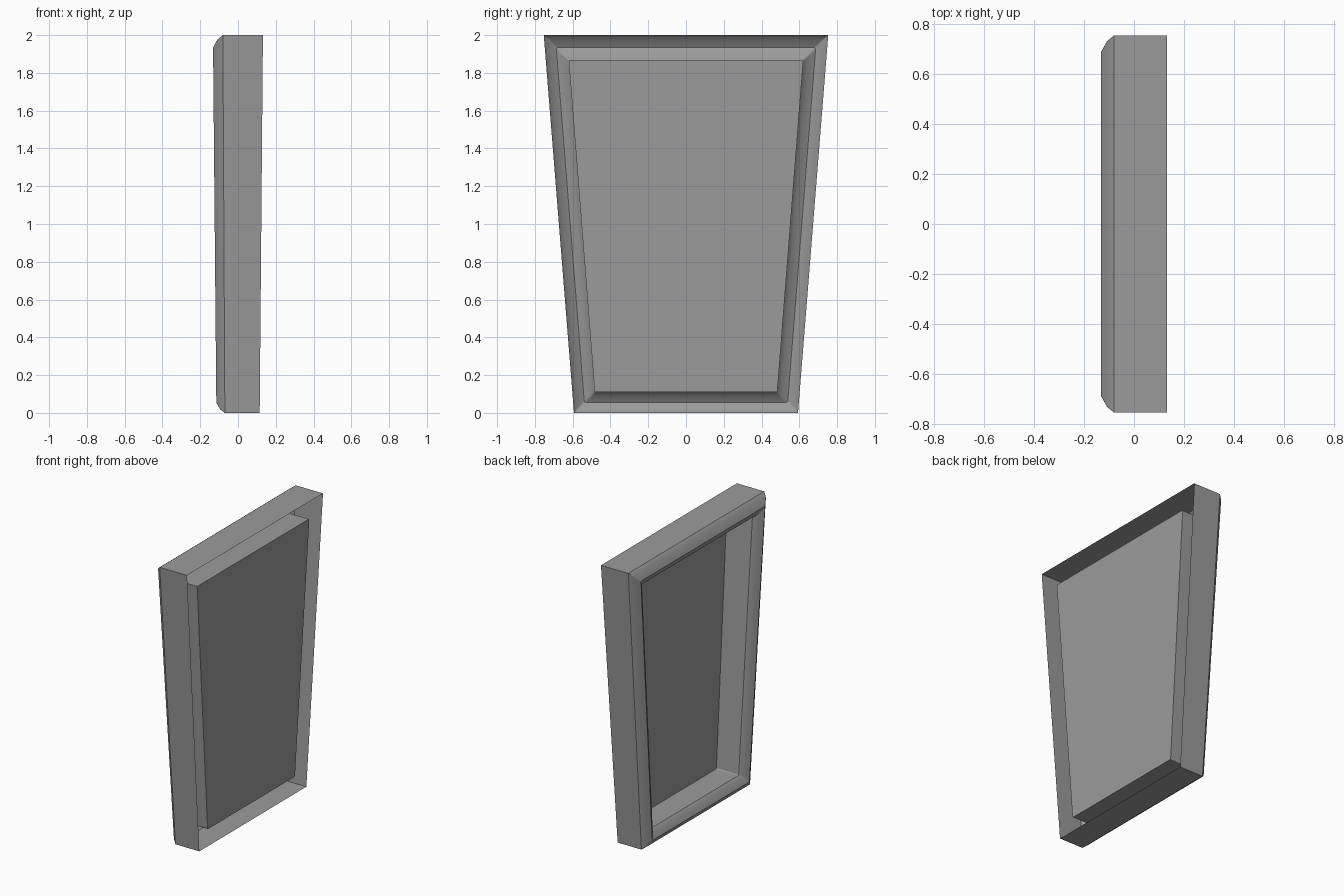
import bpy, bmesh
from mathutils import Vector

if "Cube" in bpy.data.objects:
    bpy.data.objects.remove(bpy.data.objects["Cube"])

# Cross-section at the top edge: (x depth, inset from outer outline, corner radius)
PROFILE = [
    (0.132, 0.0, 0.0015),     # open rear edge
    (-0.08, 0.0, 0.0015),     # outer wall
    (-0.108, 0.022, 0.008),   # rounded outer lip
    (-0.132, 0.066, 0.012),   # ridge
    (-0.108, 0.110, 0.010),   # rounded inner lip
    (-0.08, 0.132, 0.008),
    (0.118, 0.132, 0.008),    # inner wall down to the recessed panel
]
BOTTOM_DEPTH = 0.87    # depth taper towards the bottom
BOTTOM_INSET = 0.83    # border taper towards the bottom
STEPS = 3              # segments per rounded corner


def ring(bm, x, i, r):
    """Tapered outline with small rounded corners at one profile point."""
    j = i * BOTTOM_INSET
    xb = x * BOTTOM_DEPTH
    yt, yb = 0.753 - i, 0.593 - j
    corners = [Vector(c) for c in (
        (xb, -yb, j), (xb, yb, j), (x, yt, 2 - i), (x, -yt, 2 - i))]
    verts = []
    for k, c in enumerate(corners):
        a = c + (corners[k - 1] - c).normalized() * r
        b = c + (corners[(k + 1) % 4] - c).normalized() * r
        for s in range(STEPS + 1):
            t = s / STEPS
            verts.append(bm.verts.new(a * (1 - t) ** 2 + c * 2 * t * (1 - t) + b * t * t))
    return verts


bm = bmesh.new()
rings = [ring(bm, *p) for p in PROFILE]

# Frame walls, lips and inner walls
for a, b in zip(rings, rings[1:]):
    for k in range(len(a)):
        n = (k + 1) % len(a)
        bm.faces.new((a[k], b[k], b[n], a[n]))

# Recessed panel, facing -x
panel = bm.faces.new(rings[-1][::-1])
bm.normal_update()
if panel.normal.x > 0:
    bmesh.ops.reverse_faces(bm, faces=bm.faces[:])

mesh = bpy.data.meshes.new("tapered_framed_panel")
bm.to_mesh(mesh)
bm.free()
obj = bpy.data.objects.new("tapered_framed_panel", mesh)
bpy.context.collection.objects.link(obj)

# Dark grey finish
mat = bpy.data.materials.new("dark_grey")
mat.diffuse_color = (0.33, 0.33, 0.33, 1)
mat.use_nodes = True
mat.node_tree.nodes["Principled BSDF"].inputs["Base Color"].default_value = mat.diffuse_color
mesh.materials.append(mat)

# Smooth the rounded lips, keep the creases sharp and the walls flat
bpy.context.view_layer.objects.active = obj
obj.select_set(True)
bpy.ops.object.shade_smooth_by_angle(angle=0.6)
weighted = obj.modifiers.new("flat_walls", 'WEIGHTED_NORMAL')
weighted.keep_sharp = True
